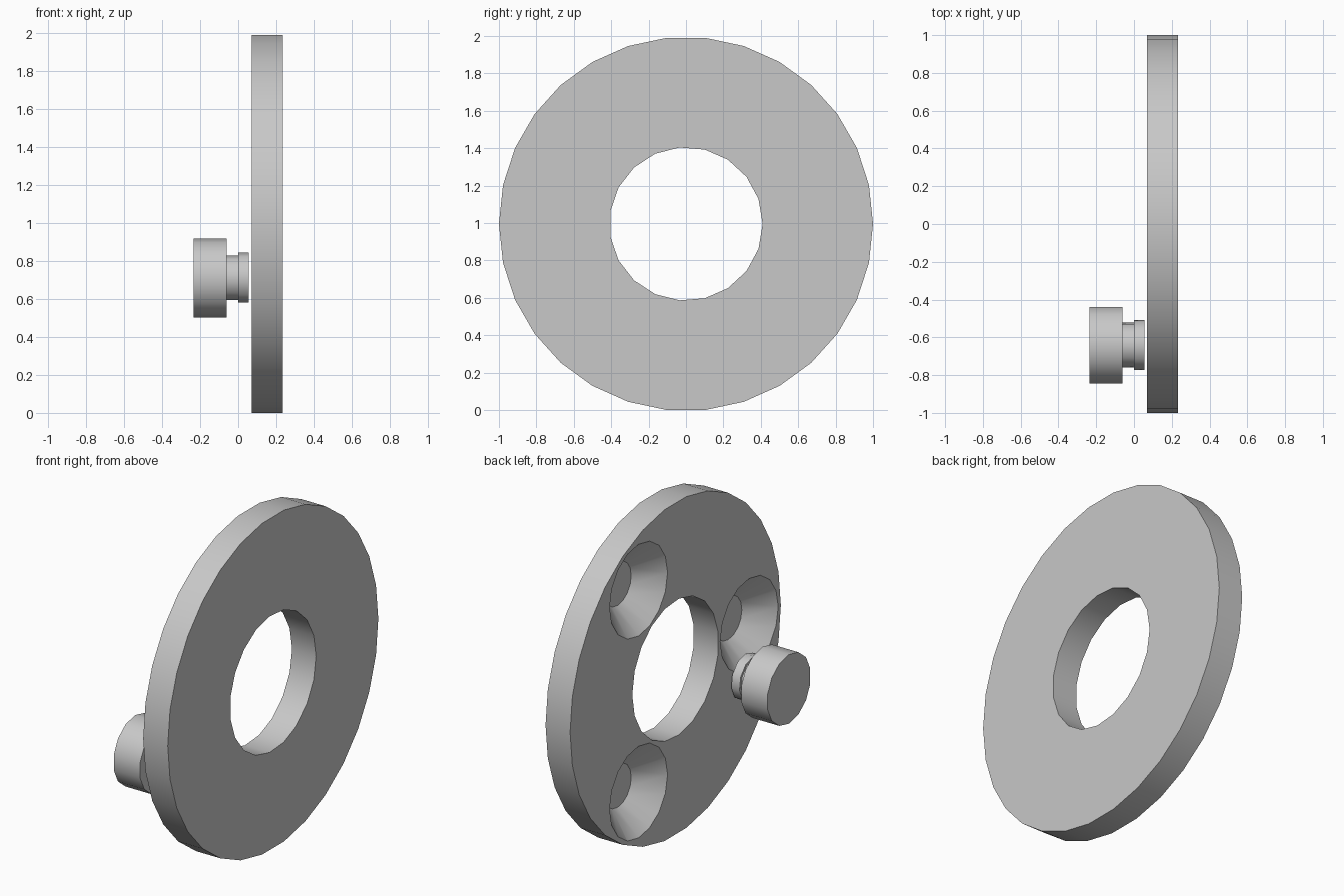
import bpy, bmesh
from math import sin, cos, pi, radians

if "Cube" in bpy.data.objects:
    bpy.data.objects.remove(bpy.data.objects["Cube"], do_unlink=True)

grey = bpy.data.materials.new("plain grey")
grey.use_nodes = True
grey.diffuse_color = (0.58, 0.58, 0.58, 1)
grey.node_tree.nodes["Principled BSDF"].inputs["Base Color"].default_value = grey.diffuse_color

MID = 0.995          # height of the disc axis
FACE, BACK = 0.07, 0.233


def frustum(name, ends, sides, centre=(0, MID), start=0):
    """Solid along x; ends are two (x, radius) pairs, centre is (y, z)."""
    bm = bmesh.new()
    rings = []
    for x, r in ends:
        turn = [start + 2 * pi * i / sides for i in range(sides)]
        rings.append([bm.verts.new((x, centre[0] + r * cos(a), centre[1] + r * sin(a)))
                      for a in turn])
    for ring in rings:
        bm.faces.new(ring)
    for i in range(sides):
        j = (i + 1) % sides
        bm.faces.new((rings[0][i], rings[0][j], rings[1][j], rings[1][i]))
    bmesh.ops.recalc_face_normals(bm, faces=bm.faces)
    mesh = bpy.data.meshes.new(name)
    bm.to_mesh(mesh)
    bm.free()
    mesh.materials.append(grey)
    obj = bpy.data.objects.new(name, mesh)
    bpy.context.collection.objects.link(obj)
    return obj


def activate(obj):
    bpy.ops.object.select_all(action='DESELECT')
    obj.select_set(True)
    bpy.context.view_layer.objects.active = obj


def cut(obj, cutter):
    cutter.hide_render = True
    mod = obj.modifiers.new("cut", 'BOOLEAN')
    mod.operation = 'DIFFERENCE'
    mod.solver = 'EXACT'
    mod.object = cutter
    activate(obj)
    bpy.ops.object.modifier_apply(modifier=mod.name)
    bpy.data.objects.remove(cutter, do_unlink=True)


# Disc with a central bore
disc = frustum("disc", [(FACE, 1), (BACK, 1)], 30)
cut(disc, frustum("bore_cutter", [(FACE - 0.1, 0.41), (BACK + 0.1, 0.41)], 19))

# Three blind conical pockets
for degrees in (60, 180, 300):
    a = radians(degrees)
    spot = (0.7 * cos(a), MID + 0.7 * sin(a))
    cut(disc, frustum("pocket_cutter", [(FACE - 0.02, 0.296), (FACE + 0.14, 0.13)], 16, spot))

# Stepped pin standing off the disc
pin = (-0.641, 0.71)
parts = [disc,
         frustum("pin_head", [(-0.235, 0.2075), (-0.06, 0.2075)], 14, pin, pi / 2),
         frustum("pin_neck", [(-0.06, 0.1195), (0, 0.1195)], 11, pin, pi / 2),
         frustum("pin_tip", [(0, 0.1345), (0.055, 0.1345)], 11, pin, pi / 2)]

for part in parts:
    activate(part)
    bpy.ops.object.shade_smooth_by_angle(angle=radians(35))
